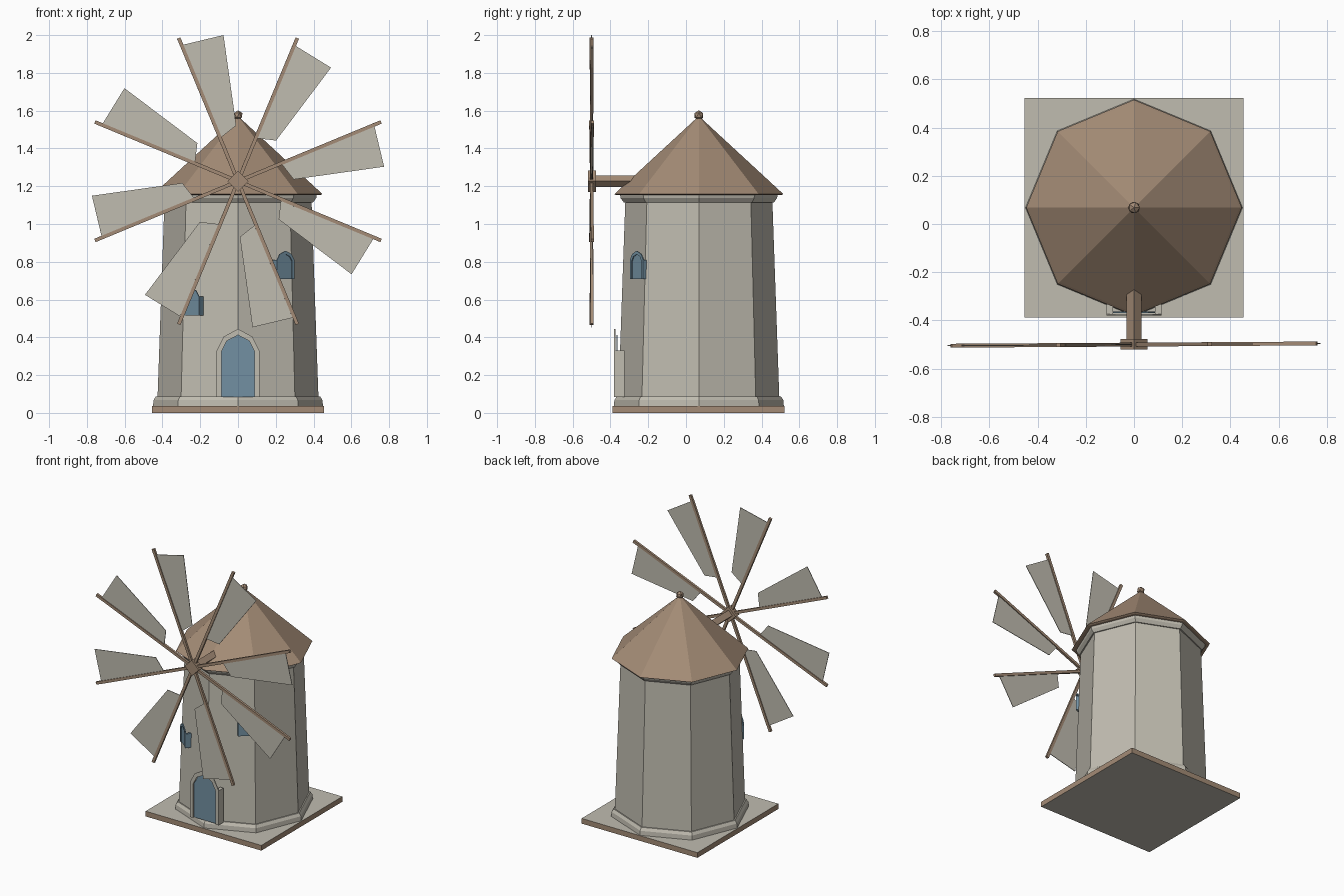
import bpy, bmesh
from math import cos, sin, pi, radians
from mathutils import Matrix

if "Cube" in bpy.data.objects:
    bpy.data.objects.remove(bpy.data.objects["Cube"])

AXIS_Y = 0.068   # tower centre line
SAIL_Y = -0.5    # plane of the sails
SAIL_Z = 1.2265  # height of the windshaft
move = Matrix.Translation
wheel = move((0, SAIL_Y, SAIL_Z)) @ Matrix.Rotation(radians(0.35), 4, "Z")


def material(name, rgb):
    m = bpy.data.materials.new(name)
    m.use_nodes = True
    m.diffuse_color = (*rgb, 1)
    m.node_tree.nodes["Principled BSDF"].inputs["Base Color"].default_value = (*rgb, 1)
    return m


stone = material("pale stone", (0.53, 0.505, 0.435))
wood = material("brown wood", (0.37, 0.26, 0.18))
blue = material("dusty blue", (0.17, 0.28, 0.36))


def finish(name, bm, *mats):
    bmesh.ops.recalc_face_normals(bm, faces=bm.faces)
    mesh = bpy.data.meshes.new(name)
    bm.to_mesh(mesh)
    bm.free()
    for m in mats:
        mesh.materials.append(m)
    ob = bpy.data.objects.new(name, mesh)
    bpy.context.scene.collection.objects.link(ob)
    return ob


def octagon_stack(name, profile, mat):
    """Eight-sided solid through (radius, height) rings, corners on the axes."""
    bm = bmesh.new()
    rings = [[bm.verts.new((r * cos(k * pi / 4), AXIS_Y + r * sin(k * pi / 4), z))
              for k in range(8)] for r, z in profile]
    for low, high in zip(rings, rings[1:]):
        for k in range(8):
            n = (k + 1) % 8
            bm.faces.new((low[k], low[n], high[n], high[k]))
    bm.faces.new(rings[0])
    bm.faces.new(rings[-1])
    return finish(name, bm, mat)


def prism(name, outline, depth, mat, matrix):
    """Upright outline in x and z, extruded from y = 0 to y = depth, then placed."""
    bm = bmesh.new()
    face = bm.faces.new([bm.verts.new((x, 0, z)) for x, z in outline])
    new = bmesh.ops.extrude_face_region(bm, geom=[face])["geom"]
    bmesh.ops.translate(bm, vec=(0, depth, 0),
                        verts=[v for v in new if isinstance(v, bmesh.types.BMVert)])
    bmesh.ops.transform(bm, matrix=matrix, verts=bm.verts)
    return finish(name, bm, mat)


def box(name, size, matrix, *mats):
    bm = bmesh.new()
    bmesh.ops.create_cube(bm, size=1, matrix=matrix @ Matrix.Diagonal((*size, 1)))
    return finish(name, bm, *mats)


def diamond_bar(name, radius, y0, y1, mat):
    """Square bar standing on its edge, running front to back at shaft height."""
    bm = bmesh.new()
    bmesh.ops.create_cone(bm, cap_ends=True, segments=4, radius1=radius, radius2=radius,
                          depth=y1 - y0, matrix=move((0, (y0 + y1) / 2, SAIL_Z))
                          @ Matrix.Rotation(pi / 2, 4, "X"))
    return finish(name, bm, mat)


def arch(w, spring, top):
    shoulder = spring + 0.64 * (top - spring)
    return [(-w, 0), (-w, spring), (-0.67 * w, shoulder), (0, top),
            (0.67 * w, shoulder), (w, spring), (w, 0)]


def arched_opening(name, outer, inner, depth, recess, frame_mat, place):
    """Thin arched face and recessed panel, with deep jambs up to the spring line."""
    face = 0.006
    prism(name + "_surround", outer + inner[::-1], face, frame_mat, place)
    prism(name + "_panel", inner, 0.006, blue, place @ move((0, recess, 0)))
    (w, _), (wi, _), spring = outer[-1], inner[-1], outer[1][1]
    for side, label in ((1, "left"), (-1, "right")):
        prism(f"{name}_{label}_jamb",
              [(side * x, z) for x, z in ((w, 0), (w, spring), (wi, spring), (wi, 0))],
              depth - face, frame_mat, place @ move((0, face, 0)))


# Ground plate: stone top and bottom, wooden rim
plate = box("base_plate", (0.91, 0.91, 0.037), move((0, AXIS_Y - 0.001, 0.0185)), stone, wood)
for p in plate.data.polygons:
    p.material_index = 0 if abs(p.normal.z) > 0.5 else 1

# Tower, plinth and undercut cornice
octagon_stack("plinth", [(0.45, 0.037), (0.447, 0.068), (0.434, 0.088)], stone)
octagon_stack("tower", [(0.426, 0.08), (0.389, 1.13)], stone)
octagon_stack("cornice", [(0.398, 1.115), (0.414, 1.137), (0.418, 1.16)], stone)

# Roof with a small eave lip, and finial
octagon_stack("roof", [(0.436, 1.153), (0.447, 1.158), (0.437, 1.168), (0.006, 1.566)], wood)
bm = bmesh.new()
bmesh.ops.create_icosphere(bm, subdivisions=1, radius=0.027, matrix=move((0, AXIS_Y, 1.575)))
finish("finial", bm, wood)

# Door on the front corner of the tower
arched_opening("door", arch(0.113, 0.245, 0.36), arch(0.088, 0.24, 0.327),
               0.055, 0.012, stone, move((0, -0.38, 0.085)))

# Arched windows, one on each side of the front
for side, angle, sill in (("left", -52.5, 0.71), ("right", -127.5, 0.516)):
    place = (move((0, AXIS_Y, sill)) @ Matrix.Rotation(radians(angle + 90), 4, "Z")
             @ move((0, -0.416, 0)))
    arched_opening(side + "_window", arch(0.058, 0.1, 0.148), arch(0.042, 0.095, 0.13),
                   0.06, 0.006, blue, place)

# Windshaft and hub
diamond_bar("windshaft", 0.031, SAIL_Y, -0.15, wood)
diamond_bar("hub", 0.056, -0.52, -0.477, wood)

# Eight spars, each with a sail on its clockwise side
sail_outline = [(0.78, 0), (0.744, 0.225), (0.276, 0.104), (0.247, 0)]
length = 0.82
for k in range(8):
    a = pi / 8 + k * pi / 4
    c, s = cos(a), sin(a)
    box(f"spar_{k + 1}", (length, 0.016, 0.019),
        wheel @ Matrix.Rotation(-a, 4, "Y") @ move((length / 2, 0, 0)), wood)
    prism(f"sail_{k + 1}", [(u * c + v * s, u * s - v * c) for u, v in sail_outline],
          0.004, stone, wheel @ move((0, -0.002, 0)))
